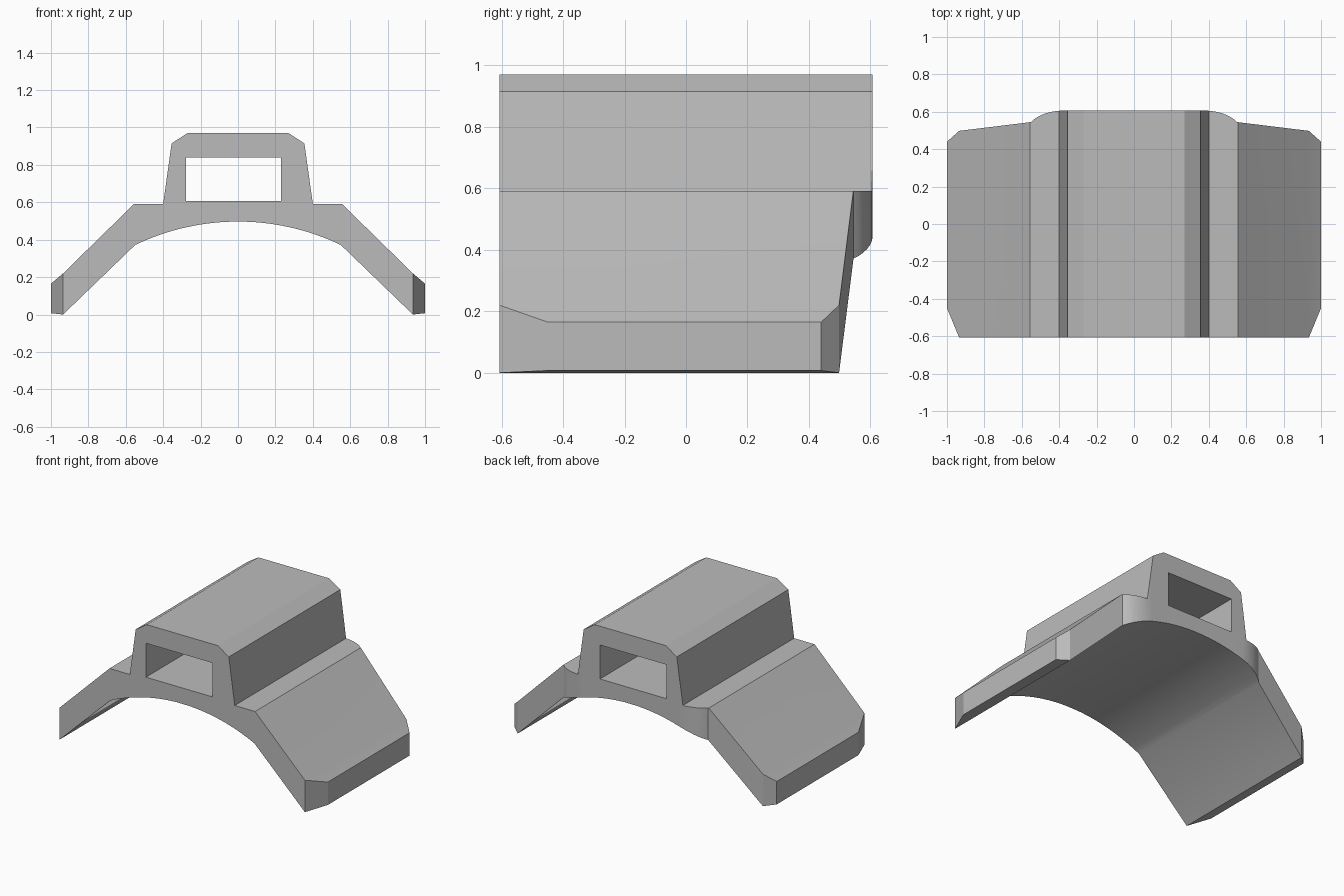
import bpy, bmesh, math
from mathutils import Vector

old = bpy.data.objects.get("Cube")
if old:
    bpy.data.objects.remove(old, do_unlink=True)


def prism(name, points, sweep):
    """Closed solid made by sweeping a flat outline along a vector."""
    bm = bmesh.new()
    face = bm.faces.new([bm.verts.new(p) for p in points])
    moved = bmesh.ops.extrude_face_region(bm, geom=[face])["geom"]
    verts = [v for v in moved if isinstance(v, bmesh.types.BMVert)]
    bmesh.ops.translate(bm, verts=verts, vec=Vector(sweep))
    bmesh.ops.recalc_face_normals(bm, faces=bm.faces)
    mesh = bpy.data.meshes.new(name)
    bm.to_mesh(mesh)
    bm.free()
    obj = bpy.data.objects.new(name, mesh)
    bpy.context.collection.objects.link(obj)
    return obj


def mirrored(half):
    """Complete a right-hand outline with its reflection in x."""
    return half + [(-a, b) for a, b in reversed(half)]


def boolean(obj, cutter, operation):
    cutter.hide_render = True
    mod = obj.modifiers.new(operation.title(), "BOOLEAN")
    mod.operation, mod.solver, mod.object = operation, "EXACT", cutter
    bpy.context.view_layer.objects.active = obj
    bpy.ops.object.modifier_apply(modifier=mod.name)
    bpy.data.objects.remove(cutter, do_unlink=True)


# Front section: raised block, shoulders, sloping wings, arched underside
radius, crown, reach, steps = 1.27, 0.497, 0.55, 12
arch = []
for i in range(steps):
    x = reach * (1 - i / steps)
    arch.append((x, crown - radius + math.sqrt(radius ** 2 - x ** 2)))
section = [(0.27, 0.97), (0.355, 0.915), (0.4, 0.592), (0.555, 0.592),
           (0.935, 0.22), (1.06, 0.114), (1.06, 0.014), (0.935, 0.0)] + arch
body = prism("saddle_body", [(x, -0.8, z) for x, z in mirrored(section)], (0, 1.6, 0))

# Plan outline: clipped front corners, swept back edge with a rounded step
step = []
for i in range(7):
    a = math.radians(65 * i / 6)
    step.append((0.37 + 0.18 * math.sin(a) / math.sin(math.radians(65)),
                 0.607 - 0.062 * (1 - math.cos(a)) / (1 - math.cos(math.radians(65)))))
plan = [(0.935, -0.607), (1, -0.45), (1, 0.44), (0.935, 0.498)] + step[::-1]
boolean(body, prism("plan_trim", [(x, y, -0.5) for x, y in mirrored(plan)], (0, 0, 2)), "INTERSECT")

# Rectangular slot running through the raised block
slot = [(-0.277, 0.606), (0.231, 0.606), (0.231, 0.84), (-0.277, 0.84)]
boolean(body, prism("slot_cutter", [(x, -1, z) for x, z in slot], (0, 2, 0)), "DIFFERENCE")

# Single grey finish
grey = bpy.data.materials.new("plain_grey")
grey.use_nodes = True
colour = (0.5, 0.5, 0.5, 1)
grey.diffuse_color = colour
grey.node_tree.nodes["Principled BSDF"].inputs["Base Color"].default_value = colour
body.data.materials.clear()
body.data.materials.append(grey)

bpy.ops.object.select_all(action="DESELECT")
body.select_set(True)
bpy.context.view_layer.objects.active = body
bpy.ops.object.shade_smooth_by_angle(angle=math.radians(20))
